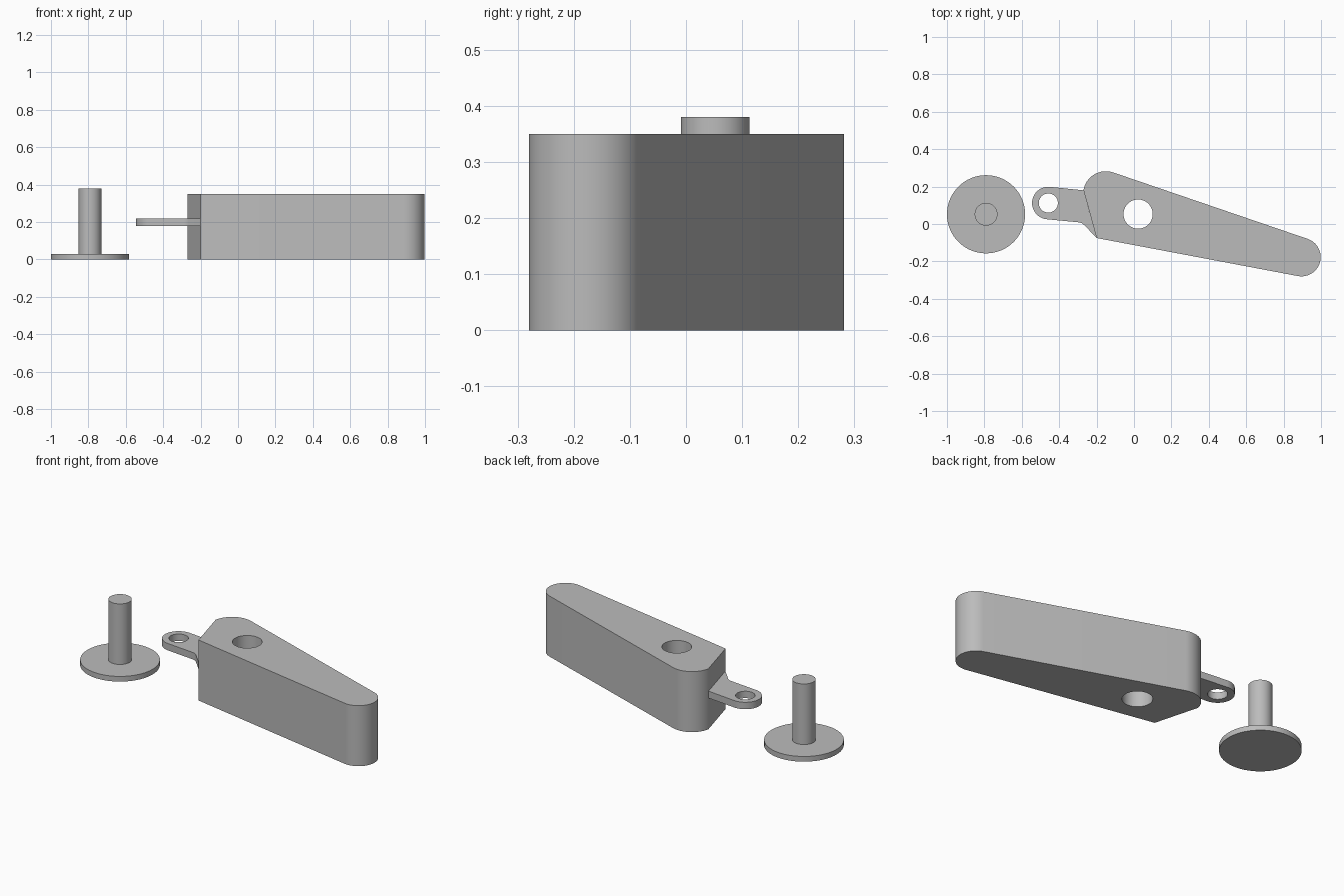
import bpy
import bmesh
from math import cos, sin, radians

cube = bpy.data.objects.get("Cube")
if cube:
    bpy.data.objects.remove(cube, do_unlink=True)

grey = bpy.data.materials.new("plain grey")
grey.use_nodes = True
COLOUR = (0.5, 0.5, 0.5, 1)
grey.diffuse_color = COLOUR
grey.node_tree.nodes["Principled BSDF"].inputs["Base Color"].default_value = COLOUR


def arc(center, radius, start, end, steps=32):
    """Points along an arc, angles in degrees."""
    angles = [radians(start + (end - start) * i / steps) for i in range(steps + 1)]
    return [(center[0] + radius * cos(a), center[1] + radius * sin(a)) for a in angles]


def circle(center, radius):
    return arc(center, radius, 0, 360, 64)[:-1]


def prism(name, outline, z0, z1):
    """Extrude a flat outline between two heights."""
    bm = bmesh.new()
    face = bm.faces.new([bm.verts.new((x, y, z0)) for x, y in outline])
    top = bmesh.ops.extrude_face_region(bm, geom=[face])["geom"]
    bmesh.ops.translate(bm, vec=(0, 0, z1 - z0),
                        verts=[v for v in top if isinstance(v, bmesh.types.BMVert)])
    bmesh.ops.recalc_face_normals(bm, faces=bm.faces)
    mesh = bpy.data.meshes.new(name)
    bm.to_mesh(mesh)
    bm.free()
    mesh.materials.append(grey)
    obj = bpy.data.objects.new(name, mesh)
    bpy.context.collection.objects.link(obj)
    return obj


def activate(obj):
    bpy.ops.object.select_all(action="DESELECT")
    obj.select_set(True)
    bpy.context.view_layer.objects.active = obj


def drill(obj, center, radius):
    """Cut a vertical round hole right through a part."""
    cutter = prism("hole_cutter", circle(center, radius), -0.2, 0.6)
    cutter.hide_render = True
    mod = obj.modifiers.new("hole", "BOOLEAN")
    mod.operation = "DIFFERENCE"
    mod.solver = "EXACT"
    mod.object = cutter
    activate(obj)
    bpy.ops.object.modifier_apply(modifier=mod.name)
    bpy.data.objects.remove(cutter, do_unlink=True)


# Tapered body with two rounded ends and a slanted flat end
CORNER = (-0.2, -0.075)
body = prism("lever_body",
             [CORNER]
             + arc((0.895, -0.177), 0.103, -100.7, 71)
             + arc((-0.15, 0.16), 0.122, 71, 170),
             0, 0.35)
drill(body, (0.022, 0.053), 0.078)

# Thin eyelet tab flaring into the body corner
tab = prism("eyelet_tab",
            arc((-0.458, 0.112), 0.087, 84, 264)
            + [(-0.295, 0.009), (-0.28, 0.005), (-0.265, -0.006),
               CORNER, (-0.27, 0.18)],
            0.18, 0.22)
drill(tab, (-0.458, 0.112), 0.051)

# Separate pivot pin: wide flange and slim shaft
PIN = (-0.791, 0.052)
flange = prism("pin_flange", circle(PIN, 0.209), 0, 0.03)
shaft = prism("pin_shaft", circle(PIN, 0.061), 0.03, 0.38)

for part in (body, tab, flange, shaft):
    activate(part)
    bpy.ops.object.shade_smooth_by_angle(angle=radians(25))
